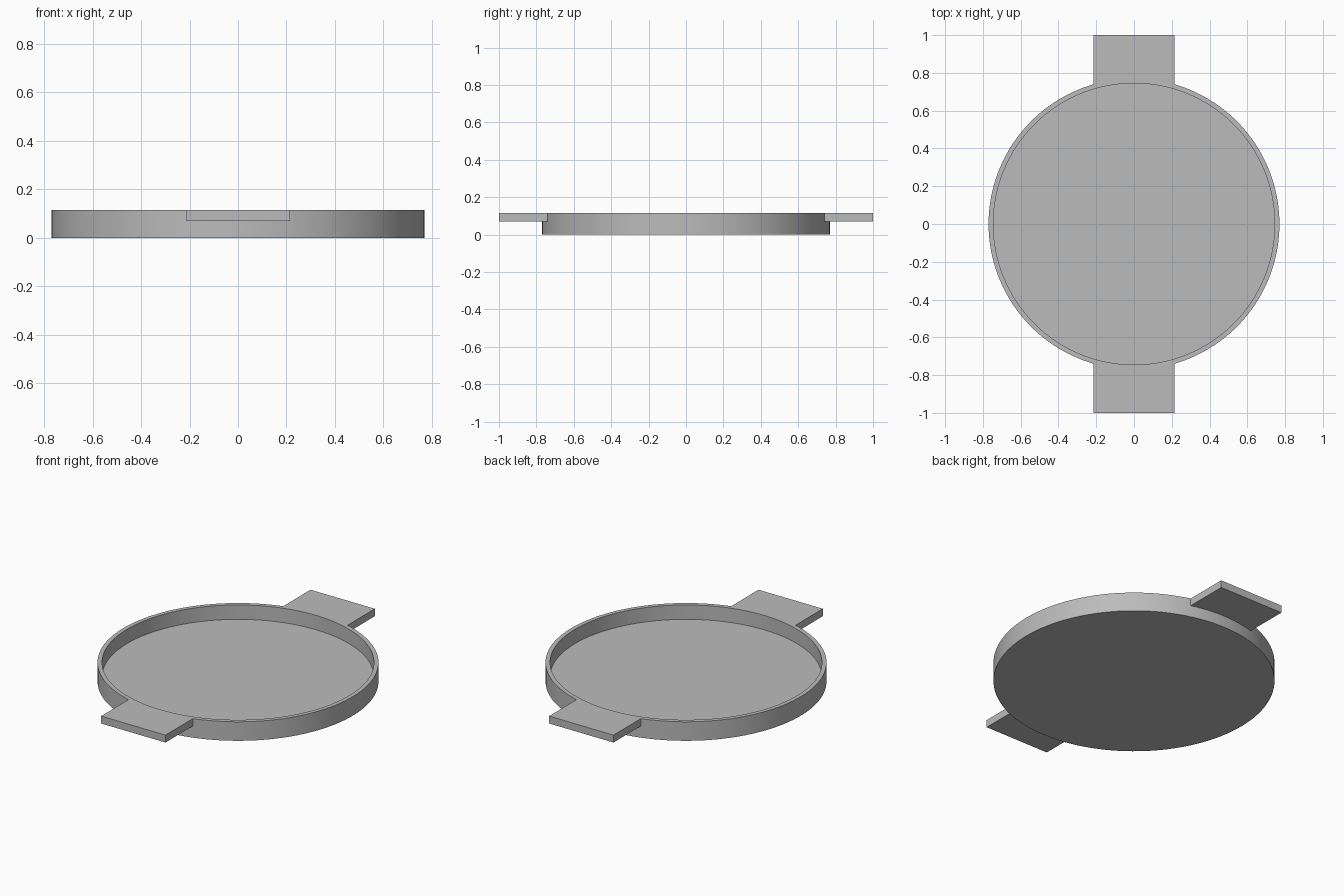
import bpy

RADIUS, INNER_RADIUS = 0.77, 0.745
HEIGHT, FLOOR = 0.115, 0.028
HANDLE_WIDTH, HANDLE_BOTTOM = 0.43, 0.07
HANDLE_START, HANDLE_END = 0.6, 1.0

default = bpy.data.objects.get("Cube")
if default:
    bpy.data.objects.remove(default, do_unlink=True)

grey = bpy.data.materials.new("plain_grey")
grey.use_nodes = True
colour = (0.5, 0.5, 0.5, 1)
grey.diffuse_color = colour
grey.node_tree.nodes["Principled BSDF"].inputs["Base Color"].default_value = colour


def disc(name, radius, bottom, top):
    bpy.ops.mesh.primitive_cylinder_add(
        vertices=128, radius=radius, depth=top - bottom,
        location=(0, 0, (bottom + top) / 2))
    obj = bpy.context.object
    obj.name = name
    obj.data.materials.append(grey)
    return obj


def handle(name, side):
    bpy.ops.mesh.primitive_cube_add(
        size=1, location=(0, side * (HANDLE_START + HANDLE_END) / 2,
                          (HANDLE_BOTTOM + HEIGHT) / 2))
    obj = bpy.context.object
    obj.name = name
    obj.scale = (HANDLE_WIDTH, HANDLE_END - HANDLE_START, HEIGHT - HANDLE_BOTTOM)
    obj.data.materials.append(grey)
    return obj


def combine(target, tool, operation):
    bpy.context.view_layer.update()
    mod = target.modifiers.new(tool.name, 'BOOLEAN')
    mod.operation = operation
    mod.solver = 'EXACT'
    mod.object = tool
    bpy.ops.object.select_all(action='DESELECT')
    target.select_set(True)
    bpy.context.view_layer.objects.active = target
    bpy.ops.object.modifier_apply(modifier=mod.name)
    bpy.data.objects.remove(tool, do_unlink=True)


# Round body with two flat handles flush with the rim
tray = disc("round_tray", RADIUS, 0, HEIGHT)
combine(tray, handle("front_handle", -1), 'UNION')
combine(tray, handle("back_handle", 1), 'UNION')

# Hollow the inside, leaving a thin wall and floor
combine(tray, disc("recess", INNER_RADIUS, FLOOR, HEIGHT + 0.1), 'DIFFERENCE')

bpy.ops.object.shade_smooth_by_angle()
